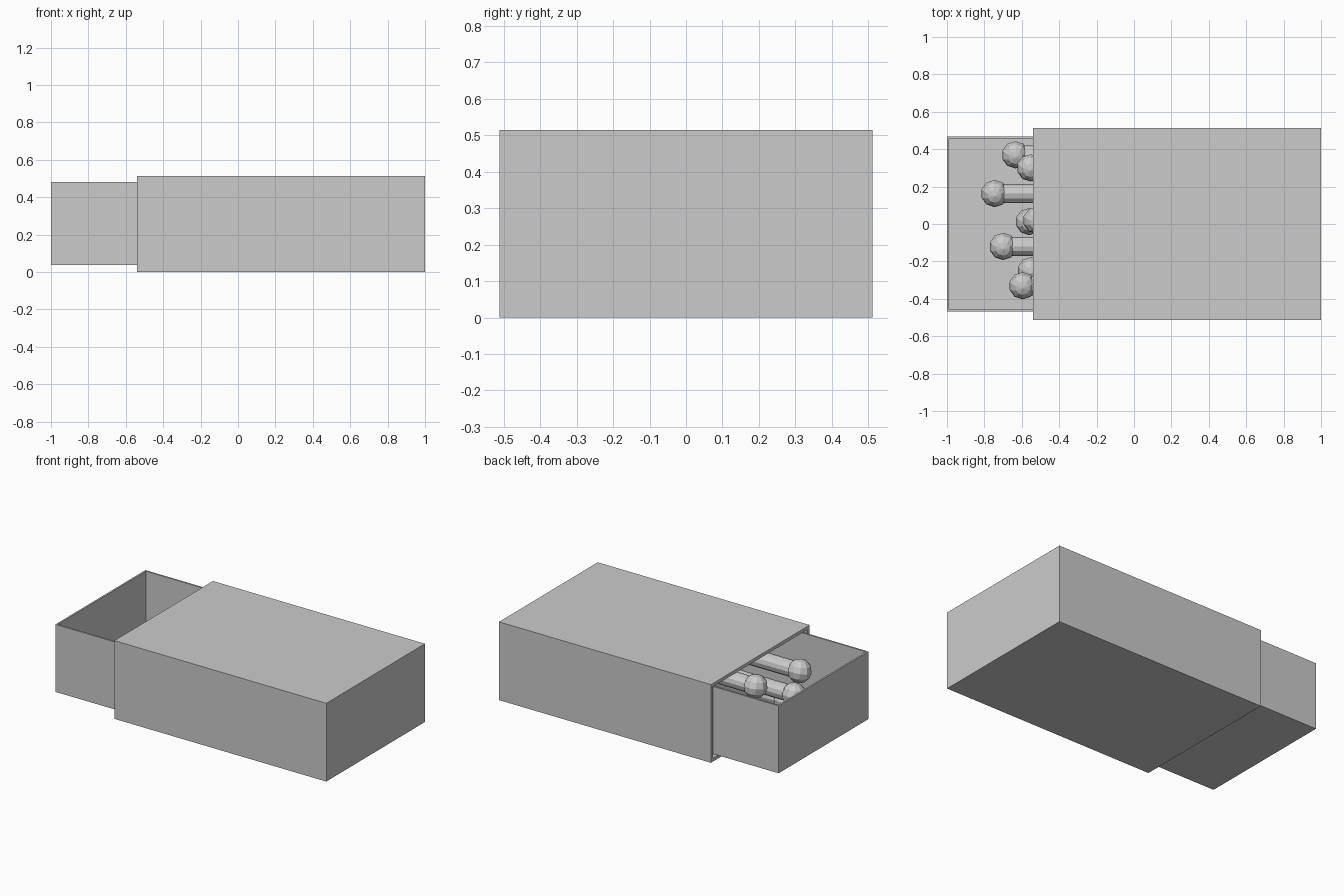
import bpy, bmesh, math
from mathutils import Matrix, Vector

if "Cube" in bpy.data.objects:
    bpy.data.objects.remove(bpy.data.objects["Cube"])


def open_box(name, lo, hi, wall, open_axis, open_sign):
    """Box with one face removed and walls thickened inwards."""
    lo, hi = Vector(lo), Vector(hi)
    bm = bmesh.new()
    bmesh.ops.create_cube(bm, size=1)
    bmesh.ops.scale(bm, vec=hi - lo, verts=bm.verts)
    bmesh.ops.translate(bm, vec=(lo + hi) / 2, verts=bm.verts)
    bm.normal_update()
    lid = [f for f in bm.faces if f.normal[open_axis] * open_sign > 0.9]
    bmesh.ops.delete(bm, geom=lid, context='FACES')
    ob = add_object(name, bm)
    mod = ob.modifiers.new("walls", 'SOLIDIFY')
    mod.thickness = wall
    mod.offset = -1
    mod.use_even_offset = True
    return ob


def add_object(name, bm):
    me = bpy.data.meshes.new(name)
    bm.to_mesh(me)
    bm.free()
    ob = bpy.data.objects.new(name, me)
    bpy.context.collection.objects.link(ob)
    return ob


def match(name, x, y, z, length=1.1, stick_r=0.051, head_r=0.074):
    """Round stick along x with a faceted ball head at its left end."""
    bm = bmesh.new()
    bmesh.ops.create_cone(
        bm, cap_ends=True, segments=12, radius1=stick_r, radius2=stick_r, depth=length,
        matrix=Matrix.Translation((length / 2, 0, 0)) @ Matrix.Rotation(math.pi / 2, 4, 'Y'))
    bmesh.ops.create_uvsphere(
        bm, u_segments=10, v_segments=6, radius=head_r,
        matrix=Matrix.Rotation(0.2, 4, 'X'))
    ob = add_object(name, bm)
    ob.location = (x, y, z)
    return ob


# Outer sleeve, open on the left and closed on the right
open_box("sleeve", (-0.54, -0.512, 0), (1, 0.512, 0.514), 0.022, 0, -1)

# Sliding tray, open on top
open_box("tray", (-1, -0.467, 0.037), (0.5, 0.467, 0.48), 0.011, 2, 1)

# Loose pile of matches: head positions
heads = [
    (-0.634, 0.37, 0.125), (-0.553, 0.30, 0.25), (-0.745, 0.163, 0.125),
    (-0.56, 0.013, 0.125), (-0.52, 0.02, 0.31), (-0.70, -0.12, 0.25),
    (-0.55, -0.25, 0.125), (-0.595, -0.33, 0.297),
]
for i, p in enumerate(heads):
    match(f"match_{i + 1}", *p)
